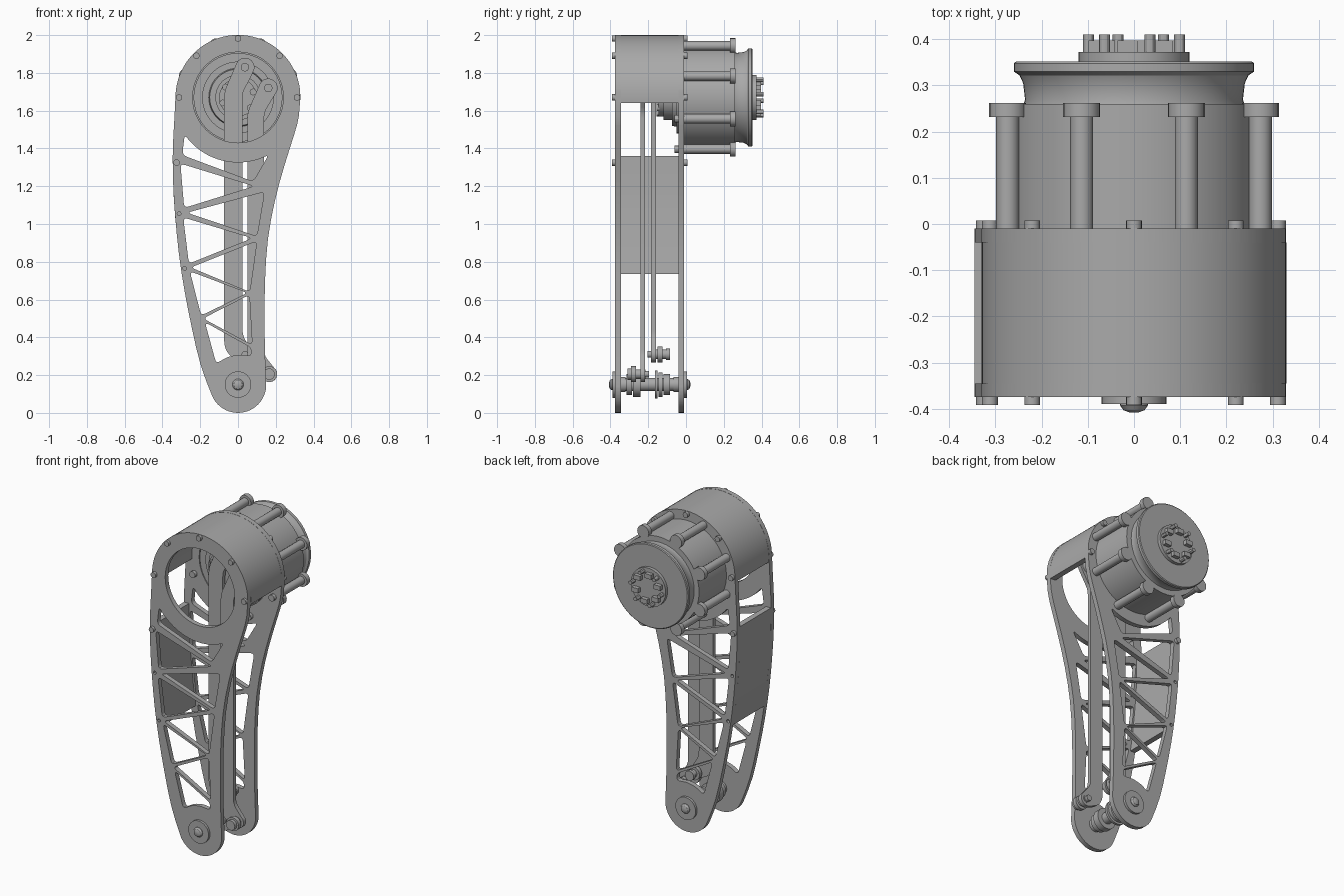
import bpy, bmesh
from math import sin, cos, pi, radians
from mathutils import Vector

if "Cube" in bpy.data.objects:
    bpy.data.objects.remove(bpy.data.objects["Cube"])

grey = bpy.data.materials.new("machined_grey")
grey.use_nodes = True
grey.diffuse_color = (0.4, 0.4, 0.4, 1)
grey.node_tree.nodes["Principled BSDF"].inputs["Base Color"].default_value = (0.4, 0.4, 0.4, 1)

HUB = (0, 1.67)      # hip axis in x, z
KNEE = (0, 0.15)     # lower axis
FRONT, BACK = (-0.375, -0.345), (-0.04, -0.01)


def finish(obj):
    obj.data.materials.clear()
    obj.data.materials.append(grey)
    bpy.ops.object.select_all(action='DESELECT')
    obj.select_set(True)
    bpy.context.view_layer.objects.active = obj
    bpy.ops.object.shade_smooth_by_angle(angle=radians(30))
    return obj


def arc(center, r, a0, a1, n=24):
    return [(center[0] + r * cos(radians(a0 + (a1 - a0) * i / n)),
             center[1] + r * sin(radians(a0 + (a1 - a0) * i / n))) for i in range(n + 1)]


def rounded(pts, r, steps=4):
    """Replace each corner with a small curve."""
    out = []
    pts = [Vector(p) for p in pts]
    for i, p in enumerate(pts):
        a, b = pts[i - 1] - p, pts[(i + 1) % len(pts)] - p
        s = p + a.normalized() * min(r, a.length * 0.48)
        e = p + b.normalized() * min(r, b.length * 0.48)
        for k in range(steps + 1):
            t = k / steps
            out.append(s * (1 - t) ** 2 + p * 2 * t * (1 - t) + e * t * t)
    return out


def plate(name, loops, y):
    """Flat plate in the x-z plane; first loop is the outline, others are holes."""
    cu = bpy.data.curves.new(name, 'CURVE')
    cu.dimensions = '2D'
    cu.fill_mode = 'BOTH'
    cu.extrude = (y[1] - y[0]) / 2
    for pts in loops:
        sp = cu.splines.new('POLY')
        sp.points.add(len(pts) - 1)
        for q, p in zip(sp.points, pts):
            q.co = (p[0], p[1], 0, 1)
        sp.use_cyclic_u = True
    obj = bpy.data.objects.new(name, cu)
    obj.rotation_euler.x = pi / 2
    obj.location.y = (y[0] + y[1]) / 2
    bpy.context.collection.objects.link(obj)
    bpy.ops.object.select_all(action='DESELECT')
    obj.select_set(True)
    bpy.context.view_layer.objects.active = obj
    bpy.ops.object.convert(target='MESH')
    return finish(bpy.context.view_layer.objects.active)


def lathe(name, center, profile, n=48):
    """Solid turned around the y direction from (y, radius) pairs."""
    bm = bmesh.new()
    rings = [[bm.verts.new((center[0] + r * cos(2 * pi * k / n), y, center[1] + r * sin(2 * pi * k / n)))
              for k in range(n)] for y, r in profile]
    for lo, hi in zip(rings, rings[1:]):
        for k in range(n):
            bm.faces.new((lo[k], lo[k - 1], hi[k - 1], hi[k]))
    bm.faces.new(rings[0])
    bm.faces.new(rings[-1])
    bmesh.ops.recalc_face_normals(bm, faces=bm.faces)
    me = bpy.data.meshes.new(name)
    bm.to_mesh(me)
    bm.free()
    obj = bpy.data.objects.new(name, me)
    bpy.context.collection.objects.link(obj)
    return finish(obj)


def rod(name, center, y0, y1, r, n=24):
    return lathe(name, center, [(y0, r), (y1, r)], n)


# Side plates with truss windows
left_edge = [(-0.337, 1.55), (-0.345, 1.42), (-0.346, 1.3), (-0.342, 1.17), (-0.332, 1.03), (-0.315, 0.85),
             (-0.285, 0.65), (-0.245, 0.45), (-0.2, 0.25)]
right_edge = [(0.143, 0.3), (0.14, 0.5), (0.142, 0.7), (0.155, 0.92), (0.195, 1.13), (0.245, 1.31),
              (0.3, 1.48), (0.325, 1.57)]
outline = rounded(arc(HUB, 0.331, 5, 178, 40) + left_edge + arc(KNEE, 0.15, 205, 358, 20) + right_edge, 0.2, 2)
windows = [
    arc(HUB, 0.345, 215, 298, 12) + [(0.08, 1.225), (-0.295, 1.365)],
    [(-0.305, 1.32), (-0.285, 1.085), (0.085, 1.2)],
    [(-0.27, 1.06), (0.14, 1.17), (0.1, 0.935)],
    [(-0.29, 1.035), (-0.26, 0.79), (0.075, 0.925)],
    [(-0.25, 0.77), (0.1, 0.91), (0.062, 0.64)],
    [(-0.255, 0.75), (-0.195, 0.515), (0.05, 0.635)],
    [(-0.185, 0.5), (0.06, 0.625), (0.075, 0.36)],
    [(-0.175, 0.48), (-0.115, 0.26), (-0.06, 0.295), (0, 0.308), (0.07, 0.3), (0.07, 0.345)],
]
holes = [rounded(w, 0.025) for w in windows]
holes += [arc(c, 0.01, 0, 330, 11) for c in ((-0.312, 1.055), (-0.283, 0.765))]
plate("front_side_plate", [outline, arc(HUB, 0.24, 0, 355, 71)] + holes, FRONT)
plate("back_side_plate", [outline, arc(HUB, 0.24, 0, 355, 71)] + holes, BACK)

# Curved housing and the panel joining both plates
gap = (FRONT[1], BACK[0])
plate("housing_shell", [arc(HUB, 0.33, -5, 185, 48) + arc(HUB, 0.29, 185, -5, 48)], gap)
edge = [(-0.345, 1.36), (-0.342, 1.17), (-0.332, 1.03), (-0.315, 0.86), (-0.298, 0.735)]
plate("side_panel", [edge + [(x + 0.035, z) for x, z in reversed(edge)]], gap)

# Bolts along the plate rims
rim = [arc(HUB, 0.312, a, a, 1)[0] for a in (0, 45, 90, 135, 180)] + [(-0.325, 1.325)]
for c in rim:
    rod("front_rim_bolt", c, -0.392, FRONT[0], 0.017, 16)
    rod("back_rim_bolt", c, BACK[1], 0.008, 0.017, 16)

# Motor: body, ribbed posts with lugs, rear rotor and connector cap
lathe("motor_body", HUB, [(-0.04, 0.2), (-0.04, 0.235), (-0.01, 0.235), (-0.01, 0.272),
                          (0.26, 0.272), (0.26, 0.2)], 64)
lathe("motor_rotor", HUB, [(0.255, 0.24), (0.27, 0.236), (0.305, 0.24), (0.322, 0.248),
                           (0.33, 0.26), (0.348, 0.26), (0.352, 0.255)], 64)
for k in range(8):
    c = arc(HUB, 0.296, 22.5 + 45 * k, 0, 1)[0]
    rod("motor_post", c, BACK[1], 0.235, 0.025, 16)
    rod("motor_lug", c, 0.232, 0.262, 0.04, 20)
    rod("motor_lug_foot", c, -0.062, -0.04, 0.02, 12)
lathe("motor_cap", HUB, [(0.35, 0.12), (0.372, 0.12)])
for k in range(6):
    rod("cap_screw", arc(HUB, 0.1, 10 + 60 * k, 0, 1)[0], 0.37, 0.41, 0.012, 12)
    x, z = arc(HUB, 0.082, 40 + 60 * k, 0, 1)[0]
    plate("cap_connector", [[(x - .022, z - .014), (x + .022, z - .014), (x + .022, z + .014),
                             (x - .022, z + .014)]], (0.37, 0.397))

# Concentric output discs and cranks inside the housing
lathe("output_hub", HUB, [(-0.04, 0.19), (-0.05, 0.19), (-0.05, 0.155), (-0.075, 0.15), (-0.075, 0.12),
                          (-0.12, 0.12), (-0.12, 0.1), (-0.145, 0.1)])
for k in range(6):
    rod("hub_screw", arc(HUB, 0.085, 20 + 60 * k, 0, 1)[0], -0.155, -0.14, 0.018, 12)

# Two parallel offset links with their pins
rear_top, rear_low = (0.037, 1.83), (0.037, 0.31)
near_top, near_low = (0.16, 1.72), (0.165, 0.205)


def link(name, top, low, x0, x1, y):
    r = 0.05
    shape = [(x0, low[1] + 0.04), (x0 + 0.03, low[1] - 0.01)] + arc(low, r * 0.85, 250, 410, 12)
    shape += [(x1, low[1] + 0.1), (x1, top[1] - 0.13), (x1 + 0.03, top[1] - 0.08)]
    shape += arc(top, r, -20, 150, 14) + [(x0, top[1] - 0.13)]
    plate(name, [rounded(shape, 0.03, 3)], y)


link("rear_link", rear_top, rear_low, -0.073, 0.024, (-0.185, -0.16))
link("front_link", near_top, near_low, 0.05, 0.138, (-0.242, -0.217))
for top, low, y in ((rear_top, rear_low, -0.185), (near_top, near_low, -0.242)):
    rod("upper_link_pin", top, y - 0.012, -0.1, 0.022)
    rod("upper_pin_collar", top, y + 0.025, -0.12, 0.035)
lathe("rear_lower_pin", rear_low, [(-0.205, .018), (-0.185, .018), (-0.185, .025), (-0.15, .025), (-0.15, .042),
                                   (-0.125, .042), (-0.125, .025), (-0.105, .025), (-0.105, .03), (-0.085, .03)], 24)
lathe("front_lower_pin", near_low, [(-0.31, .03), (-0.29, .03), (-0.29, .042), (-0.265, .042), (-0.265, .025),
                                    (-0.215, .025), (-0.215, .018), (-0.195, .018)], 24)

# Lower axle with spacers, bosses and rounded end screws
rod("axle", KNEE, -0.36, -0.03, 0.035)
for y0, y1, r in ((-0.345, -0.32, 0.04), (-0.315, -0.285, 0.055), (-0.28, -0.24, 0.065), (-0.165, -0.15, 0.075),
                  (-0.145, -0.125, 0.065), (-0.12, -0.085, 0.055), (-0.065, -0.04, 0.04)):
    rod("axle_spacer", KNEE, y0, y1, r, 32)
for name, y, s in (("front", FRONT[0], -1), ("back", BACK[1], 1)):
    rod(name + "_axle_boss", KNEE, y, y + s * 0.015, 0.07, 40)
    lathe(name + "_axle_screw", KNEE, [(y, .03), (y + s * .018, .03), (y + s * .028, .023), (y + s * .033, .01)], 24)
